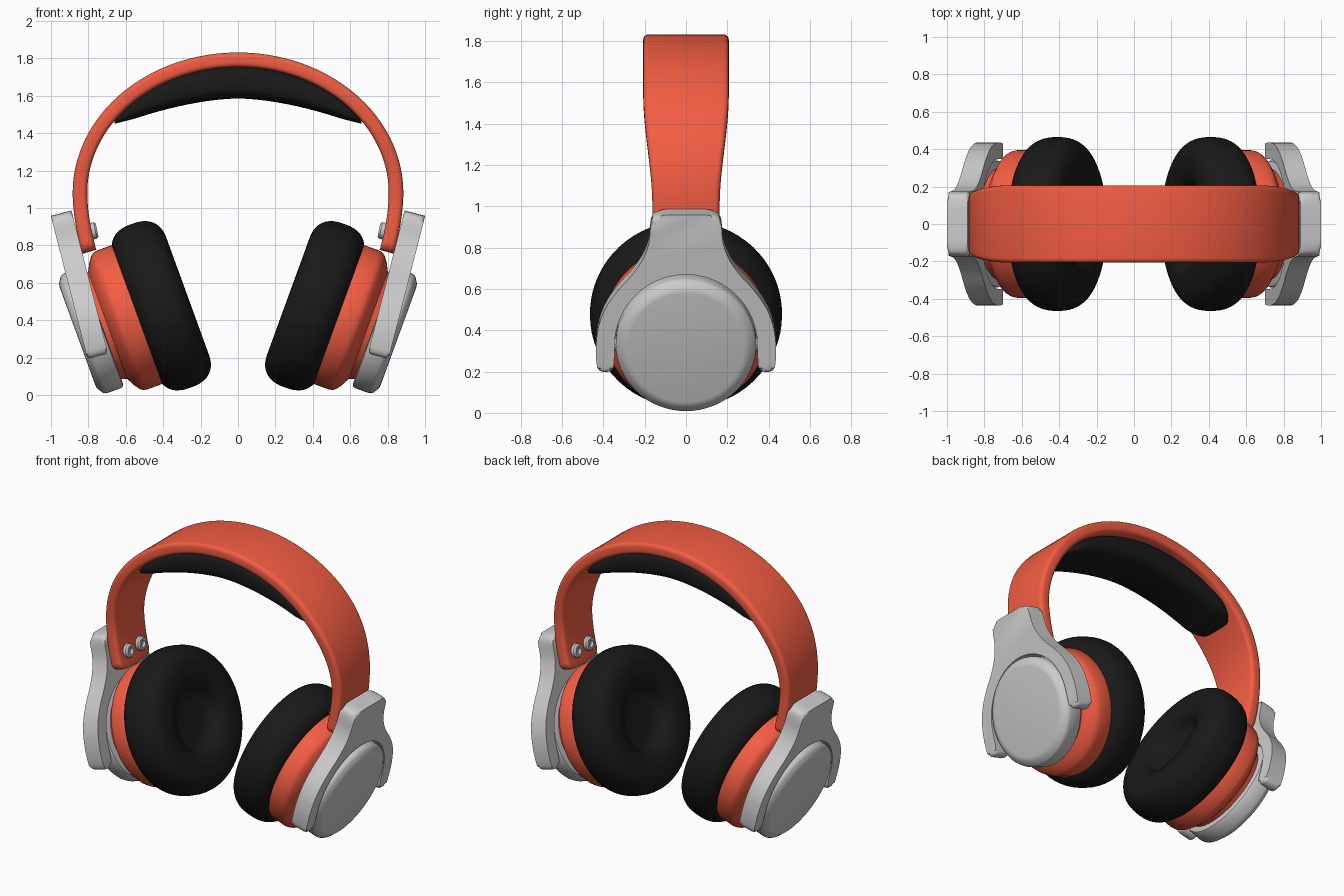
import bpy, bmesh, math
from mathutils import Vector, Matrix

if "Cube" in bpy.data.objects:
    bpy.data.objects.remove(bpy.data.objects["Cube"])


def material(name, rgb):
    m = bpy.data.materials.new(name)
    m.diffuse_color = (*rgb, 1)
    m.use_nodes = True
    m.node_tree.nodes["Principled BSDF"].inputs["Base Color"].default_value = m.diffuse_color
    return m


ORANGE = material("orange", (0.9, 0.11, 0.055))
BLACK = material("black", (0.01, 0.01, 0.01))


def finish(name, bm, mat=None, mirror=False, angle=35):
    bmesh.ops.remove_doubles(bm, verts=bm.verts, dist=1e-5)
    bmesh.ops.recalc_face_normals(bm, faces=bm.faces)
    me = bpy.data.meshes.new(name)
    bm.to_mesh(me)
    bm.free()
    ob = bpy.data.objects.new(name, me)
    bpy.context.collection.objects.link(ob)
    if mat:
        me.materials.append(mat)
    bpy.ops.object.select_all(action='DESELECT')
    ob.select_set(True)
    bpy.context.view_layer.objects.active = ob
    bpy.ops.object.shade_smooth_by_angle(angle=math.radians(angle))
    if mirror:
        mod = ob.modifiers.new("mirror", 'MIRROR')
        mod.use_mirror_merge = False
    return ob


def loft(bm, rings, caps=False):
    """Skin a list of closed rings of points."""
    vs = [[bm.verts.new(p) for p in r] for r in rings]
    n = len(vs[0])
    for a, b in zip(vs, vs[1:]):
        for i in range(n):
            bm.faces.new((a[i], a[(i + 1) % n], b[(i + 1) % n], b[i]))
    if caps:
        bm.faces.new(vs[0])
        bm.faces.new(vs[-1])


def lathe(bm, profile, origin, axis, seg=64):
    """Revolve (along, radius) points about an axis."""
    m = Matrix.Translation(origin) @ Vector(axis).to_track_quat('Z', 'Y').to_matrix().to_4x4()
    rings = [[m @ Vector((r * math.cos(2 * math.pi * k / seg), r * math.sin(2 * math.pi * k / seg), a))
              for k in range(seg)] for a, r in profile]
    loft(bm, rings)
    bmesh.ops.remove_doubles(bm, verts=bm.verts, dist=1e-5)


def power(v, e):
    return math.copysign(abs(v) ** e, v)


def chaikin(pts, times):
    for _ in range(times):
        out = []
        for i, p in enumerate(pts):
            q = pts[(i + 1) % len(pts)]
            out += [p.lerp(q, 0.25), p.lerp(q, 0.75)]
        pts = out
    return pts


# Headband: ellipse arch with legs leaning inwards at the bottom
AX, BZ, CZ, LEG = 0.845, 0.712, 1.08, 0.315
leg = []
for i in range(25):
    d = LEG * (1 - (i / 24) ** 1.5)
    leg.append(Vector((AX - 0.05 * (d / LEG) ** 1.8, 0, CZ - d)))
arch = [Vector((AX * math.cos(t), 0, CZ + BZ * math.sin(t))) for t in (math.pi * k / 64 for k in range(1, 64))]
path = leg + arch + [Vector((-p.x, 0, p.z)) for p in reversed(leg)]
rings = []
for i, p in enumerate(path):
    t = (path[min(i + 1, len(path) - 1)] - path[max(i - 1, 0)]).normalized()
    nrm = Vector((t.z, 0, -t.x))
    s = min(max((p.z - 1.0) / 0.55, 0), 1)
    hw = 0.163 + 0.044 * s * s * (3 - 2 * s)
    gap = max(0, 0.05 - (p.z - leg[0].z))
    hw -= 0.05 - math.sqrt(max(0, 0.05 ** 2 - gap ** 2))
    ring = []
    for cy, cn, a0 in ((1, 1, 0), (-1, 1, 90), (-1, -1, 180), (1, -1, 270)):
        for k in range(5):
            a = math.radians(a0 + 22.5 * k)
            y = cy * (hw - 0.025) + 0.025 * math.cos(a)
            n = cn * 0.014 + 0.025 * math.sin(a)
            ring.append(p + nrm * n + Vector((0, y, 0)))
    rings.append(ring)
bm = bmesh.new()
loft(bm, rings, True)
finish("headband", bm, ORANGE, angle=50)

# Head pad under the arch
rings = []
for i in range(61):
    x = -0.66 * math.cos(math.pi * i / 60)
    top = CZ + 0.685 * math.sqrt(1 - (x / 0.815) ** 2)
    low = 1.585 - 0.135 * (abs(x) / 0.63) ** 1.7
    e = min(1, max(0, (abs(x) - 0.53) / 0.13))
    f = math.sqrt(1 - 0.97 * e * e)
    hw, ht = 0.18 * (0.45 + 0.55 * f), (top - low) / 2 * (0.35 + 0.65 * f)
    mid = (top + low) / 2
    rings.append([Vector((x, hw * power(math.cos(a), 0.6), mid + ht * power(math.sin(a), 0.6)))
                  for a in (2 * math.pi * k / 40 for k in range(40))])
bm = bmesh.new()
loft(bm, rings, True)
finish("head_pad", bm, BLACK, angle=60)

# Ear cups, tilted 20 degrees
TILT = math.radians(20)
AXIS = Vector((math.cos(TILT), 0, -math.sin(TILT)))
CENTRE = Vector((0.41, 0, 0.477))

prof = [(0.15, 0)]
for k in range(33):
    a = math.radians(-90 + 245 * k / 32)
    prof.append((-0.15 * power(math.sin(a), 0.8), 0.322 + 0.143 * power(math.cos(a), 0.8)))
prof += [(-0.055, 0.16), (-0.05, 0.1), (-0.05, 0)]
bm = bmesh.new()
lathe(bm, prof, CENTRE, AXIS)
finish("ear_cushion", bm, BLACK, True, 60)

bm = bmesh.new()
lathe(bm, [(0.1, 0), (0.1, 0.385), (0.12, 0.395), (0.225, 0.395), (0.245, 0.39), (0.26, 0.38), (0.285, 0.345),
           (0.295, 0.325), (0.305, 0.305), (0.33, 0.297), (0.36, 0.295), (0.36, 0)], CENTRE, AXIS)
finish("ear_cup", bm, ORANGE, True)

bm = bmesh.new()
lathe(bm, [(0.335, 0), (0.335, 0.325), (0.34, 0.335), (0.35, 0.34), (0.43, 0.34), (0.443, 0.337), (0.453, 0.33),
           (0.468, 0.307), (0.474, 0.297), (0.477, 0.28), (0.477, 0)], CENTRE, AXIS)
finish("outer_cap", bm, None, True)

# Forked yoke plate around the cap
half = [(0.0, 0.965), (0.145, 0.965), (0.172, 0.93), (0.178, 0.81), (0.235, 0.7), (0.345, 0.585), (0.41, 0.48),
        (0.437, 0.36), (0.435, 0.24), (0.42, 0.2), (0.36, 0.2), (0.347, 0.24), (0.347, 0.33)]
half += [(0.347 * math.cos(a), 0.33 + 0.347 * math.sin(a)) for a in (math.pi / 2 * k / 10 for k in range(1, 11))]
half[-1] = (0.0, half[-1][1])
loop = [Vector(p) for p in half] + [Vector((-y, z)) for y, z in reversed(half[1:-1])]
up, out = Vector((0.248, 0, 0.969)), Vector((0.969, 0, -0.248))
base = Vector((0.752, 0, 0.215))
rings = [[base + up * ((p.y - 0.208) / 0.969) + out * t + Vector((0, p.x, 0)) for p in chaikin(loop, 2)]
         for t in (-0.057, 0.057)]
bm = bmesh.new()
loft(bm, rings, True)
rim = [e for e in bm.edges if any(len(f.verts) > 4 for f in e.link_faces)]
bmesh.ops.bevel(bm, geom=rim, offset=0.02, segments=3, profile=0.5, affect='EDGES', clamp_overlap=True)
finish("yoke", bm, None, True, 40)

# Pivot pins and socket bolts
bm = bmesh.new()
for s in (-1, 1):
    lathe(bm, [(0, 0), (0, 0.03), (0.1, 0.03), (0.1, 0)], Vector((0.78, s * 0.28, 0.33)), (0, s, 0), 24)
finish("pivot_pins", bm, None, True)

bm = bmesh.new()
for y in (-0.065, 0.065):
    lathe(bm, [(-0.02, 0), (-0.02, 0.045), (0.022, 0.045), (0.032, 0.036), (0.032, 0.022), (0.012, 0.022), (0.012, 0)],
          Vector((0.785, y, 0.875)), (-0.98, 0, 0.2), 24)
finish("band_bolts", bm, None, True)
